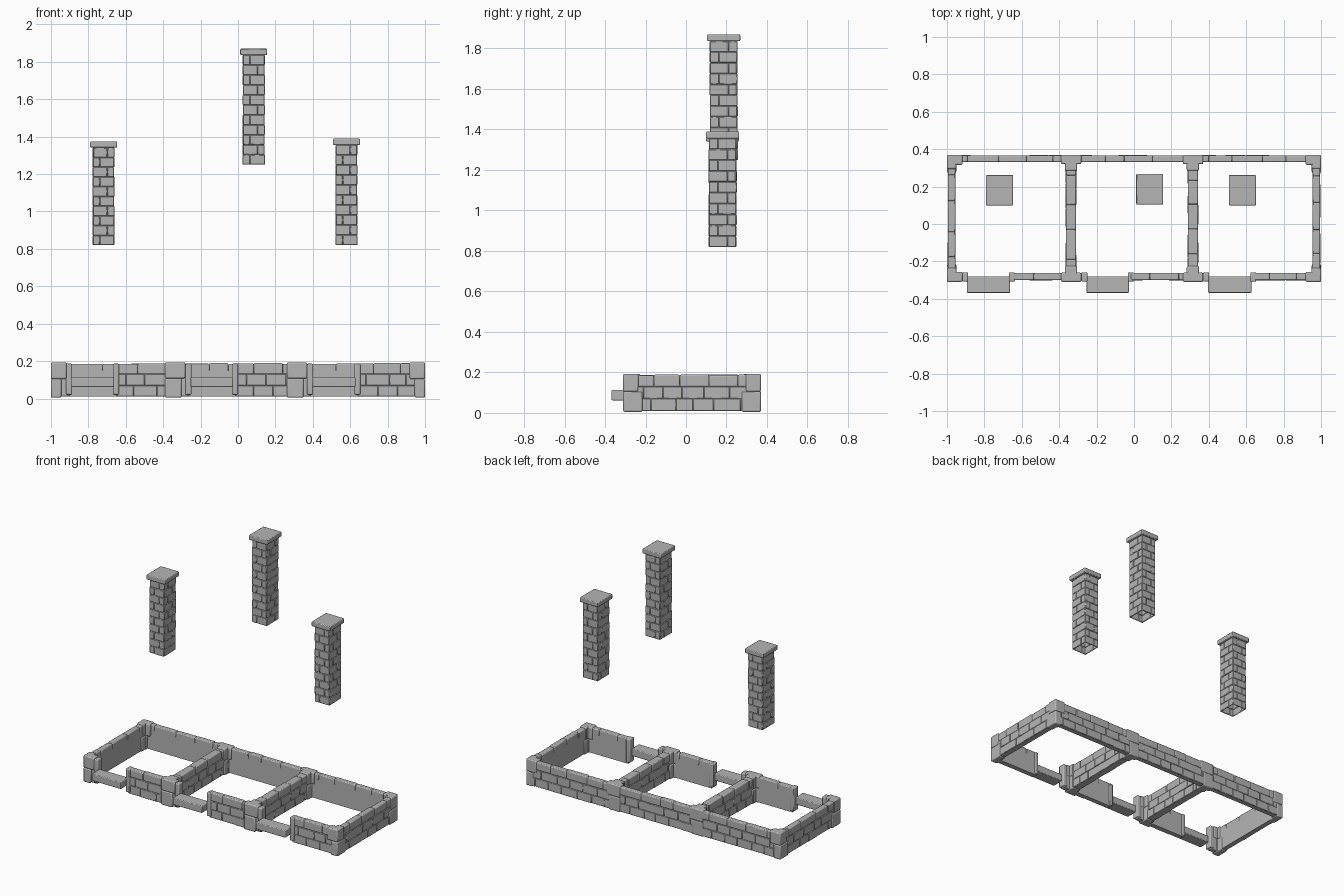
import bpy, bmesh, random

if "Cube" in bpy.data.objects:
    bpy.data.objects.remove(bpy.data.objects["Cube"])

random.seed(4)
stone = bpy.data.materials.new("grey stone")
stone.diffuse_color = (0.46, 0.46, 0.46, 1)
stone.use_nodes = True
stone.node_tree.nodes["Principled BSDF"].inputs["Base Color"].default_value = stone.diffuse_color


def block(bm, x0, x1, y0, y1, z0, z1, skip_ends=False):
    """Box from its limits; skip_ends leaves top and bottom open."""
    v = [bm.verts.new((x, y, z)) for z in (z0, z1)
         for x, y in ((x0, y0), (x1, y0), (x1, y1), (x0, y1))]
    for i in range(4):
        j = (i + 1) % 4
        bm.faces.new((v[i], v[j], v[j + 4], v[i + 4]))
    if not skip_ends:
        bm.faces.new(v[3::-1])
        bm.faces.new(v[4:])


def finish(name, bm, bevel=0.0, segments=2):
    me = bpy.data.meshes.new(name)
    bm.to_mesh(me)
    bm.free()
    me.materials.append(stone)
    ob = bpy.data.objects.new(name, me)
    bpy.context.collection.objects.link(ob)
    if bevel:
        mod = ob.modifiers.new("worn edges", 'BEVEL')
        mod.width = bevel
        mod.segments = segments
    bpy.ops.object.select_all(action='DESELECT')
    ob.select_set(True)
    bpy.context.view_layer.objects.active = ob
    bpy.ops.object.shade_smooth_by_angle(angle=0.6)
    return ob


def cuts(a, b, size, offset=0.0):
    """Uneven joint positions between a and b."""
    out, p = [a], a + size * (1 - offset)
    while p < b - size * 0.4:
        out.append(p + random.uniform(-0.15, 0.15) * size)
        p += size
    return out + [b]


def wall(name, along_x, a0, a1, c0, c1, sides):
    """Plain core, brick courses on the chosen sides, coping stones on top."""
    def put(bm, p, q, r, s, z0, z1):
        if along_x:
            block(bm, p, q, r, s, z0, z1)
        else:
            block(bm, r, s, p, q, z0, z1)

    core = bmesh.new()
    put(core, a0, a1, c0 + (0.006 if -1 in sides else 0),
        c1 - (0.006 if 1 in sides else 0), 0.01, 0.15)
    finish(name + "_core", core)
    bricks = bmesh.new()
    for side in sides:
        for row in range(2):
            js = cuts(a0, a1, 0.105, 0.5 * row)
            for p, q in zip(js, js[1:]):
                out = random.uniform(-0.002, 0.002)
                r, s = (c0 - out, c0 + 0.012) if side < 0 else (c1 - 0.012, c1 + out)
                put(bricks, p, q, r, s, 0.01 + row * 0.06, 0.07 + row * 0.06)
    finish(name + "_bricks", bricks, 0.0025, 1)
    coping = bmesh.new()
    js = cuts(a0, a1, 0.14, 0.3)
    for p, q in zip(js, js[1:]):
        put(coping, p, q, c0, c1, 0.13, 0.187 + random.uniform(-0.003, 0.002))
    finish(name + "_coping", coping, 0.006)


# Outer and dividing walls
wall("back_wall", True, -0.97, 0.97, 0.331, 0.367, [1])
wall("left_wall", False, -0.27, 0.34, -0.995, -0.955, [-1])
wall("right_wall", False, -0.27, 0.34, 0.955, 0.995, [1])
dividers = (-0.337, 0.315)
for i, x in enumerate(dividers):
    wall(f"dividing_wall_{i + 1}", False, -0.27, 0.34, x - 0.027, x + 0.027, [-1, 1])

# Front walls with door gaps, posts and steps
doors = ((-0.893, -0.663), (-0.255, -0.027), (0.396, 0.628))
wall_ends = (-0.36, 0.29, 0.97)
for i, ((d0, d1), end) in enumerate(zip(doors, wall_ends)):
    wall(f"front_wall_{i + 1}", True, d1 + 0.01, end, -0.300, -0.262, [-1])
    stub = bmesh.new()
    block(stub, d0 - 0.07, d0 - 0.005, -0.297, -0.262, 0.01, 0.18)
    finish(f"door_return_{i + 1}", stub, 0.004)
    posts = bmesh.new()
    for x in (d0 - 0.010, d1 + 0.010):
        block(posts, x - 0.016, x + 0.016, -0.308, -0.258, 0.02, 0.186)
    finish(f"door_posts_{i + 1}", posts, 0.006)
    step = bmesh.new()
    block(step, d0, d1, -0.368, -0.28, 0.062, 0.113)
    finish(f"door_step_{i + 1}", step, 0.005)

# Corner stones: two interlocking courses with arms of alternating length
for sx in (-1, 1):
    for y, inward in ((-0.31, 1), (0.37, -1)):
        quoin = bmesh.new()
        for z0, z1, ax, ay in ((0.005, 0.105, 0.055, 0.095), (0.105, 0.193, 0.083, 0.075)):
            for wx, wy in ((ax, 0.054), (0.05, ay)):
                xs = sorted((sx, sx - sx * wx))
                ys = sorted((y, y + inward * wy))
                block(quoin, *xs, *ys, z0, z1)
        finish("corner_stones", quoin, 0.007)

# Junction stones where the dividers meet the long walls
for x in dividers:
    for y, inward in ((-0.31, 1), (0.37, -1)):
        tee = bmesh.new()
        for z0, z1, left, right in ((0.005, 0.108, 0.053, 0.035), (0.108, 0.193, 0.053, 0.055)):
            ys = sorted((y, y + inward * 0.05))
            block(tee, x - left, x + right, *ys, z0, z1)
            ys = sorted((y + inward * 0.004, y + inward * 0.085))
            block(tee, x - 0.033, x + 0.033, *ys, z0, z1)
        finish("junction_stones", tee, 0.007)


def chimney(name, x, z0, z1, y):
    """Open-bottomed brick shaft with a flat cap."""
    hx, hy, top = 0.057, 0.067, z1 - 0.034
    shaft = bmesh.new()
    block(shaft, x - hx + 0.004, x + hx - 0.004, y - hy + 0.004, y + hy - 0.004,
          z0, top + 0.005, True)
    finish(name + "_shaft", shaft)
    bricks = bmesh.new()
    rows = round((top - z0) / 0.054)
    h = (top - z0) / rows
    for r in range(rows):
        za, zb = z0 + r * h, z0 + (r + 1) * h
        split = 0.35 if r % 2 else -0.35
        for s in (-1, 1):
            for a, b in ((-1, split), (split, 1)):
                o = random.uniform(-0.001, 0.003)
                ys = sorted((y + s * (hy - 0.007), y + s * (hy + o)))
                block(bricks, x + a * hx, x + b * hx, *ys, za, zb)
                o = random.uniform(-0.001, 0.003)
                xs = sorted((x + s * (hx - 0.007), x + s * (hx + o)))
                block(bricks, *xs, y - b * hy, y - a * hy, za, zb)
    finish(name + "_bricks", bricks, 0.003, 1)
    cap = bmesh.new()
    block(cap, x - 0.072, x + 0.072, y - 0.082, y + 0.082, top, z1)
    finish(name + "_cap", cap, 0.005)


# Chimneys
chimney("left_chimney", -0.719, 0.82, 1.375, 0.181)
chimney("middle_chimney", 0.084, 1.25, 1.87, 0.186)
chimney("right_chimney", 0.58, 0.82, 1.39, 0.181)
